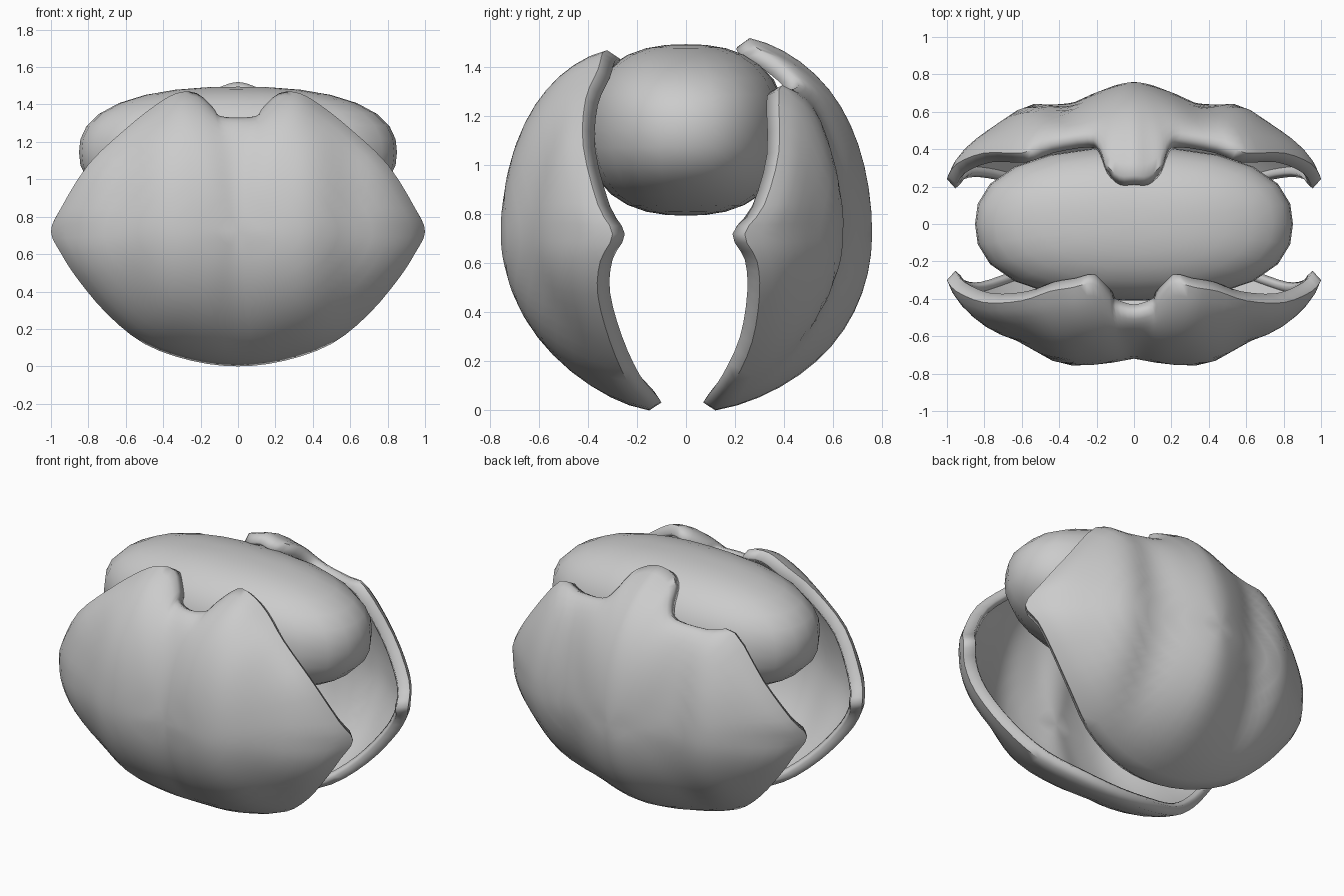
import bpy, bmesh, math
from mathutils import Vector

if "Cube" in bpy.data.objects:
    bpy.data.objects.remove(bpy.data.objects["Cube"], do_unlink=True)

grey = bpy.data.materials.new("light_grey")
grey.use_nodes = True
grey.diffuse_color = (0.6, 0.6, 0.6, 1)
grey.node_tree.nodes["Principled BSDF"].inputs["Base Color"].default_value = (0.6, 0.6, 0.6, 1)

MID = 0.72      # height of each shell's deepest point
RINGS = 12
EDGE = math.radians(83)
LIP = 0.05      # how far the rim curls inwards


def finish(name, bm):
    me = bpy.data.meshes.new(name)
    bm.to_mesh(me)
    bm.free()
    me.materials.append(grey)
    ob = bpy.data.objects.new(name, me)
    bpy.context.collection.objects.link(ob)
    return ob


def smooth(ob, angle):
    bpy.ops.object.select_all(action='DESELECT')
    ob.select_set(True)
    bpy.context.view_layer.objects.active = ob
    bpy.ops.object.shade_smooth_by_angle(angle=math.radians(angle))


def closed_curve(pts, steps=3):
    """Smooth closed loop through the given points."""
    out, n = [], len(pts)
    for i in range(n):
        a, b, c, d = (pts[(i + k) % n] for k in (-1, 0, 1, 2))
        for s in range(steps):
            t = s / steps
            out.append(b + (c - a) * (t / 2) + (a * 2 - b * 5 + c * 4 - d) * (t * t / 2)
                       + (b * 3 - a - c * 3 + d) * (t ** 3 / 2))
    return out


def blurred(pts, reach=4):
    """Average of neighbouring loop points."""
    n, span = len(pts), range(-reach, reach + 1)
    return [sum((pts[(i + k) % n] for k in span), Vector()) / len(span) for i in range(n)]


def bump(x, centre, width):
    return math.exp(-((abs(x) - centre) / width) ** 2)


def shell(name, side, half_rim, depth, ribs):
    """Domed shell: rings shrink from the rim to a pole; side is -1 front, 1 back."""
    half = [Vector(p) for p in half_rim]
    rim = closed_curve(half + [Vector((-p.x, p.y, p.z)) for p in half[-2:0:-1]])
    soft = blurred(blurred(rim))
    bm = bmesh.new()

    def put(i, phi):
        s = math.sin(phi) / math.sin(EDGE)
        h = (math.cos(phi) - math.cos(EDGE)) / (1 - math.cos(EDGE))
        p = soft[i].lerp(rim[i], s ** 5)
        x = p.x * s
        y = p.y + LIP + (depth - p.y - LIP) * h
        y += (1 - s ** 6) * sum(a * bump(x, c, w) for a, c, w in ribs)
        return bm.verts.new((x, side * y, MID + (p.z - MID) * s))

    n = len(rim)
    pole = put(0, 0)
    rows = [[put(i, EDGE * k / RINGS) for i in range(n)] for k in range(1, RINGS + 1)]
    # Inward curling lip
    rows.append([bm.verts.new((p.x * .955, side * p.y, MID + (p.z - MID) * .955)) for p in rim])
    for i in range(n):
        j = (i + 1) % n
        bm.faces.new((pole, rows[0][i], rows[0][j]))
        for a, b in zip(rows, rows[1:]):
            bm.faces.new((a[i], b[i], b[j], a[j]))
    bm.normal_update()
    if pole.normal.y * side < 0:
        bmesh.ops.reverse_faces(bm, faces=bm.faces)
    ob = finish(name, bm)
    thick = ob.modifiers.new("thickness", 'SOLIDIFY')
    thick.thickness = 0.04
    thick.offset = -1
    smooth(ob, 55)


# Front shell: notched top edge between two lobes, shallow centre groove
shell("front_shell", -1, [
    (0, .1, 0), (.25, .12, .03), (.5, .19, .12), (.7, .26, .28), (.86, .31, .47),
    (.95, .3, .61), (1, .25, .72), (.95, .31, .84), (.8, .37, 1.08), (.6, .36, 1.27),
    (.45, .31, 1.39), (.33, .29, 1.46), (.22, .27, 1.46), (.13, .35, 1.38),
    (.1, .4, 1.34), (0, .43, 1.33)],
    .76, [(-.04, 0, .12), (.03, .38, .14), (-.02, .62, .1)])

# Back shell: one raised centre lobe, centre ridge and a rib on each side
shell("back_shell", 1, [
    (0, .07, 0), (.25, .09, .03), (.5, .15, .12), (.7, .22, .28), (.86, .25, .47),
    (.95, .24, .61), (1, .19, .72), (.95, .27, .84), (.8, .33, 1.06), (.6, .33, 1.31),
    (.45, .38, 1.31), (.25, .41, 1.33), (.19, .37, 1.38), (.15, .27, 1.46),
    (.08, .21, 1.5), (0, .21, 1.52)],
    .7, [(.06, 0, .18), (-.03, .36, .1), (.03, .58, .12)])

# Kernel: a plump, slightly squared ellipsoid held between the shells
bm = bmesh.new()
bmesh.ops.create_uvsphere(bm, u_segments=24, v_segments=16, radius=1)
for v in bm.verts:
    size = sum(abs(c) ** 2.4 for c in v.co) ** (1 / 2.4)
    x, y, z = v.co / size
    v.co = (x * .85, y * .41, 1.145 + z * .35)
smooth(finish("kernel", bm), 60)
